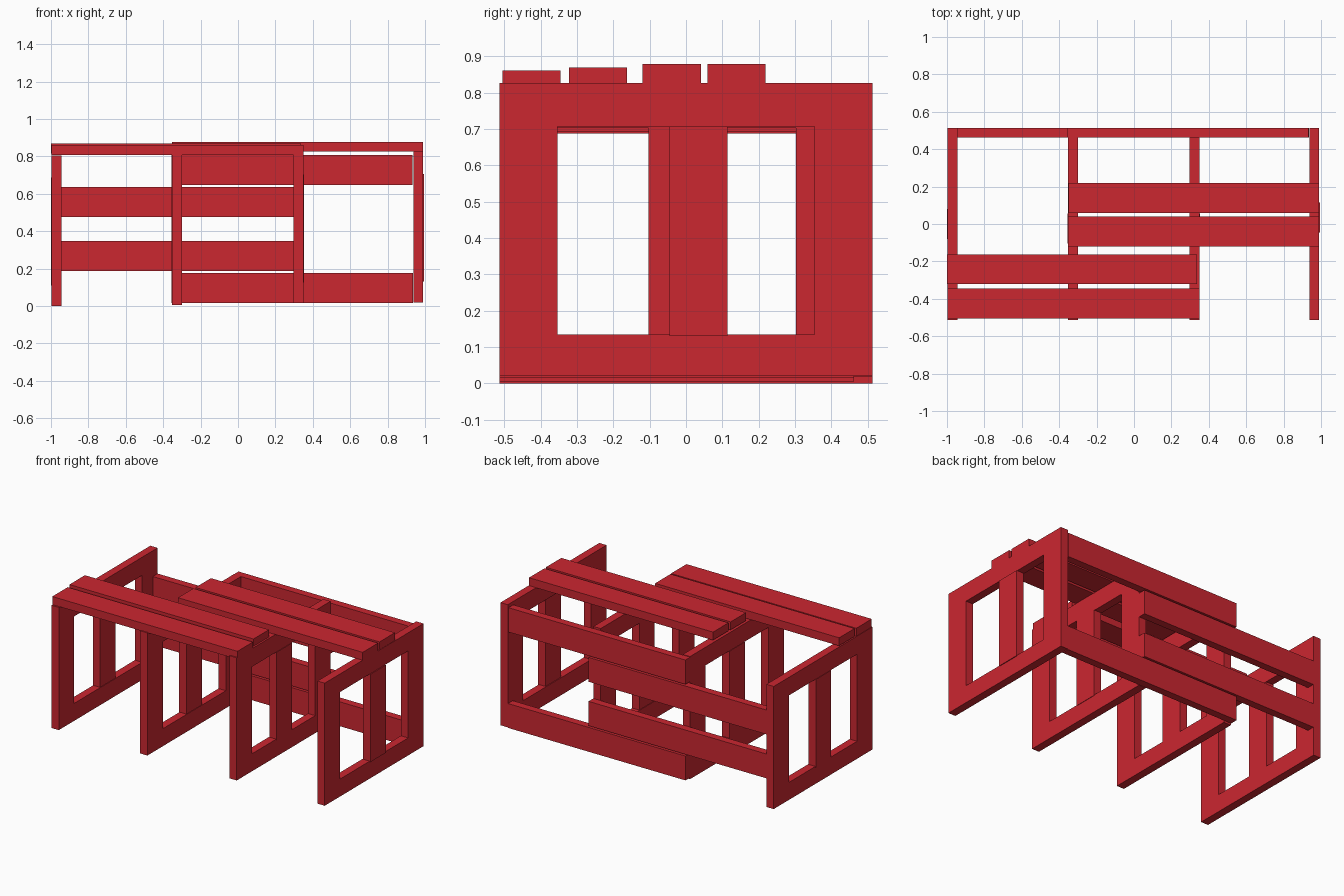
import bpy

if "Cube" in bpy.data.objects:
    bpy.data.objects.remove(bpy.data.objects["Cube"])

red = bpy.data.materials.new("red_paint")
red.diffuse_color = (0.6, 0.02, 0.03, 1)
red.use_nodes = True
red.node_tree.nodes["Principled BSDF"].inputs["Base Color"].default_value = red.diffuse_color


def board(name, x0, x1, y0, y1, z0, z1):
    """Rectangular plank given by its extents."""
    bpy.ops.mesh.primitive_cube_add(size=1, location=((x0 + x1) / 2, (y0 + y1) / 2, (z0 + z1) / 2))
    ob = bpy.context.object
    ob.name = name
    ob.scale = (x1 - x0, y1 - y0, z1 - z0)
    bpy.ops.object.transform_apply(location=False, rotation=False, scale=True)
    ob.data.materials.append(red)


W = 0.16   # plank width
T = 0.053  # plank thickness

# Upright frames: left edge, base height, back end, middle post start, post offset
frames = [
    (-0.997, 0.000, 0.513, -0.080, -0.003),
    (-0.353, 0.005, 0.462, -0.103, -0.003),
    (0.297, 0.015, 0.462, -0.103, 0.003),
    (0.937, 0.020, 0.513, -0.046, 0.005),
]
for i, (x, z, back, mid, dx) in enumerate(frames, 1):
    board(f"frame_{i}_bottom_rail", x, x + T, -0.513, back, z, z + 0.115)
    board(f"frame_{i}_top_rail", x, x + T, -0.513, back, z + 0.687, z + 0.806)
    for part, y, off in (("front", -0.513, 0), ("middle", mid, dx), ("back", back - W, 0)):
        board(f"frame_{i}_{part}_post", x + off, x + T + off, y, y + W, z + 0.110, z + 0.687)

# Back boards: left pair and right pair interlock between the frames
for name, x0, x1, z0, z1 in [
    ("back_board_left_low", -0.943, 0.350, 0.188, 0.348),
    ("back_board_left_high", -0.943, 0.350, 0.477, 0.637),
    ("back_board_right_low", -0.355, 0.935, 0.017, 0.177),
    ("back_board_right_high", -0.355, 0.932, 0.648, 0.808),
]:
    board(name, x0, x1, 0.463, 0.513, z0, z1)

# Top boards: two at the front left, two in the middle right
for name, x0, x1, y, top in [
    ("top_board_left_front", -0.997, 0.350, -0.505, 0.861),
    ("top_board_left_rear", -1.000, 0.338, -0.322, 0.869),
    ("top_board_right_front", -0.353, 0.990, -0.119, 0.878),
    ("top_board_right_rear", -0.350, 0.988, 0.059, 0.878),
]:
    board(name, x0, x1, y, y + W, top - T, top)
